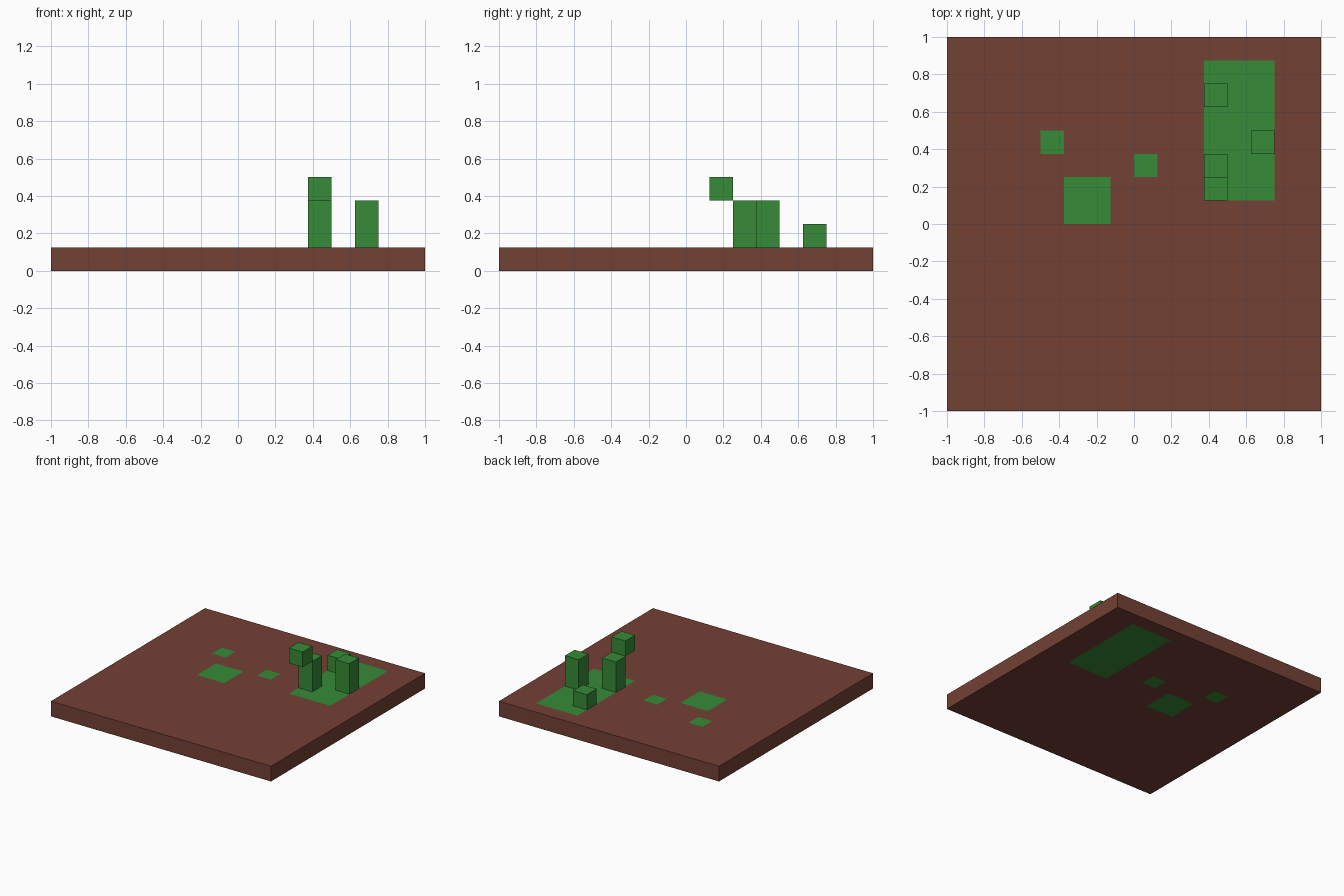
import bpy, bmesh
from mathutils import Matrix, Vector

if "Cube" in bpy.data.objects:
    bpy.data.objects.remove(bpy.data.objects["Cube"])

U = 0.125  # one block of the 16 x 16 board


def material(name, rgb):
    m = bpy.data.materials.new(name)
    m.diffuse_color = (*rgb, 1)
    m.use_nodes = True
    m.node_tree.nodes["Principled BSDF"].inputs["Base Color"].default_value = m.diffuse_color
    return m


brown = material("earth brown", (0.174, 0.052, 0.035))
green = material("grass green", (0.037, 0.258, 0.038))


def box(bm, lo, hi):
    """Add an axis-aligned box given in block units."""
    lo, hi = Vector(lo) * U, Vector(hi) * U
    size = Matrix.Diagonal((*(hi - lo), 1))
    bmesh.ops.create_cube(bm, size=1, matrix=Matrix.Translation((lo + hi) / 2) @ size)


def finish(bm, name, mats):
    me = bpy.data.meshes.new(name)
    bm.to_mesh(me)
    bm.free()
    for m in mats:
        me.materials.append(m)
    ob = bpy.data.objects.new(name, me)
    bpy.context.collection.objects.link(ob)


# Earth slab, with grass patches running through it (x0, y0, x1, y1 in blocks)
patches = [(3, 1, 6, 7), (-3, 0, -1, 2), (-4, 3, -3, 4), (0, 2, 1, 3)]
bm = bmesh.new()
box(bm, (-8, -8, 0), (8, 8, 1))
for axis in (0, 1):
    for line in sorted({p[i] for p in patches for i in (axis, axis + 2)}):
        co, no = Vector((0, 0, 0)), Vector((0, 0, 0))
        co[axis], no[axis] = line * U, 1
        bmesh.ops.bisect_plane(bm, geom=bm.verts[:] + bm.edges[:] + bm.faces[:],
                               plane_co=co, plane_no=no)
for f in bm.faces:
    c = f.calc_center_median() / U
    if abs(f.normal.z) > 0.5 and any(x0 < c.x < x1 and y0 < c.y < y1
                                     for x0, y0, x1, y1 in patches):
        f.material_index = 1
finish(bm, "earth_slab", [brown, green])

# Plant blocks above the large patch (x, y, bottom, top in blocks)
blocks = {"low_stump": (3, 5, 1, 2), "right_stem": (5, 3, 1, 3),
          "left_stem": (3, 2, 1, 3), "stem_tip": (3, 1, 3, 4)}
for name, (x, y, z0, z1) in blocks.items():
    bm = bmesh.new()
    box(bm, (x, y, z0), (x + 1, y + 1, z1))
    if z0 == 1:  # open where it grows out of the slab
        bm.normal_update()
        bmesh.ops.delete(bm, geom=[f for f in bm.faces if f.normal.z < -0.5],
                         context='FACES_ONLY')
    finish(bm, name, [green])
